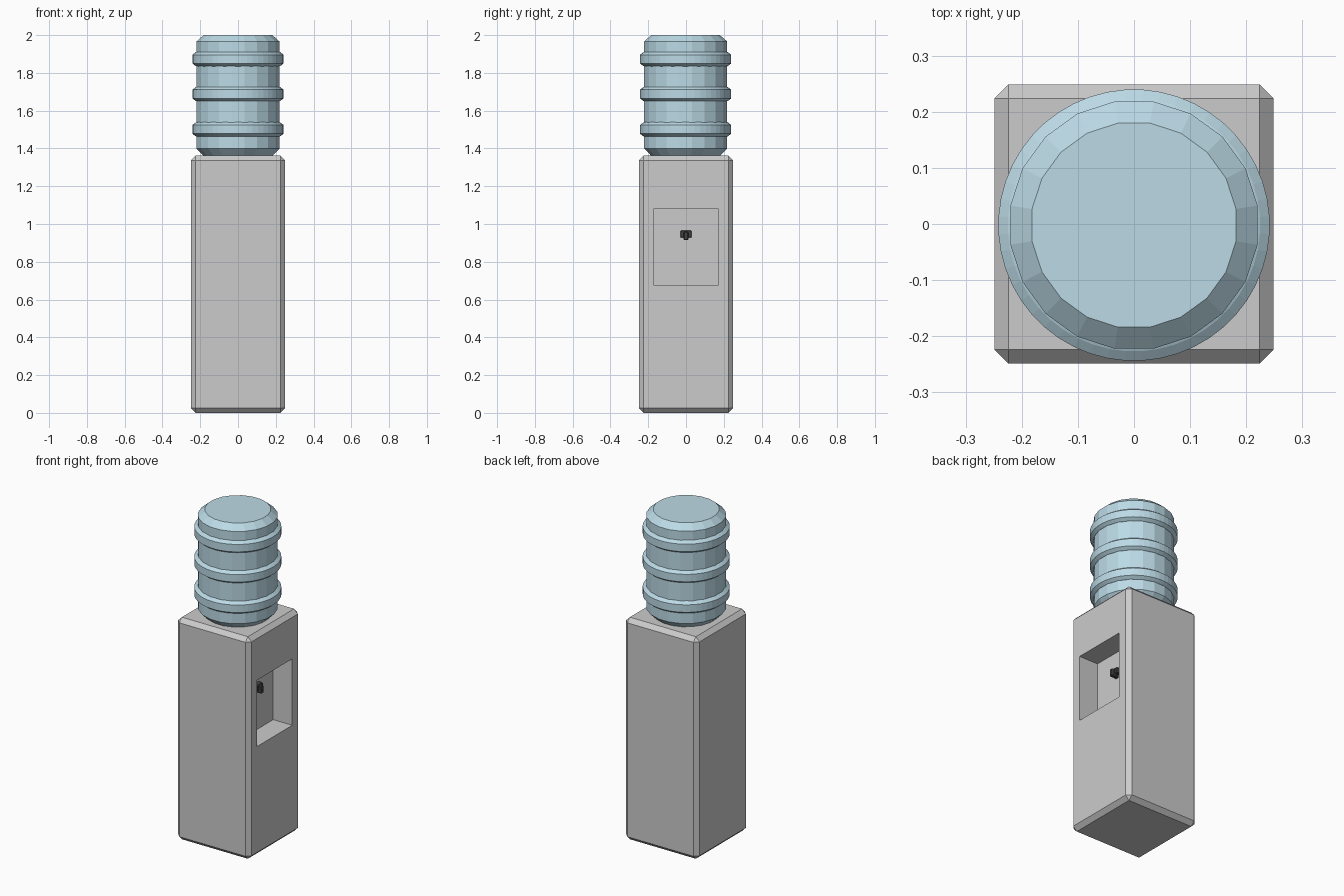
import bpy, bmesh, math
from mathutils import Matrix, Vector

if "Cube" in bpy.data.objects:
    bpy.data.objects.remove(bpy.data.objects["Cube"])


def material(name, color):
    m = bpy.data.materials.new(name)
    m.diffuse_color = color
    m.use_nodes = True
    m.node_tree.nodes["Principled BSDF"].inputs["Base Color"].default_value = m.diffuse_color
    return m


def add_object(name, bm, mat=None):
    bmesh.ops.recalc_face_normals(bm, faces=bm.faces)
    mesh = bpy.data.meshes.new(name)
    bm.to_mesh(mesh)
    bm.free()
    obj = bpy.data.objects.new(name, mesh)
    bpy.context.collection.objects.link(obj)
    if mat:
        mesh.materials.append(mat)
    return obj


def box(name, lo, hi, mat=None, bevel=0.0):
    lo, hi = Vector(lo), Vector(hi)
    bm = bmesh.new()
    bmesh.ops.create_cube(bm, size=1, matrix=Matrix.Translation((lo + hi) / 2)
                          @ Matrix.Diagonal((*(hi - lo), 1)))
    if bevel:
        bmesh.ops.bevel(bm, geom=bm.edges[:], offset=bevel, segments=1,
                        affect='EDGES', profile=0.5)
    return add_object(name, bm, mat)


def lathe(name, profile, sides, mat, closed=False):
    """Spin (radius, z) points; open profiles are capped at both ends."""
    bm = bmesh.new()
    loops = []
    for r, z in profile:
        angles = [2 * math.pi * (i + 0.5) / sides for i in range(sides)]
        loops.append([bm.verts.new((r * math.cos(a), r * math.sin(a) - 0.002, z))
                      for a in angles])
    pairs = list(zip(loops, loops[1:]))
    if closed:
        pairs.append((loops[-1], loops[0]))
    else:
        bm.faces.new(loops[0])
        bm.faces.new(loops[-1])
    for a, b in pairs:
        for i in range(sides):
            j = (i + 1) % sides
            bm.faces.new((a[i], a[j], b[j], b[i]))
    return add_object(name, bm, mat)


blue = material("bottle_blue", (0.50, 0.70, 0.79, 1))
dark = material("tap_dark", (0.06, 0.06, 0.06, 1))

# Cabinet with chamfered edges and a dispensing recess on the +x side
cabinet = box("cabinet", (-0.249, -0.249, 0), (0.249, 0.249, 1.362), bevel=0.025)
cutter = box("recess_cutter", (0.12, -0.17, 0.675), (0.35, 0.17, 1.082))
cutter.hide_render = True
cutter.hide_viewport = True
cutter.display_type = 'WIRE'
cut = cabinet.modifiers.new("recess", 'BOOLEAN')
cut.operation = 'DIFFERENCE'
cut.solver = 'EXACT'
cut.object = cutter

# Tap: wide mount on the recess wall and a narrow spout
box("tap_mount", (0.118, -0.03, 0.928), (0.15, 0.03, 0.966), dark, bevel=0.004)
box("tap_spout", (0.118, -0.012, 0.914), (0.167, 0.012, 0.96), dark, bevel=0.004)

# Bottle with chamfered shoulders
lathe("bottle", [(0.183, 1.36), (0.223, 1.40), (0.223, 1.966), (0.184, 2.0)], 20, blue)

# Ribs around the bottle
for n, z in enumerate((1.501, 1.688, 1.873)):
    lathe(f"bottle_rib_{n + 1}",
          [(0.205, z - 0.045), (0.225, z - 0.036), (0.242, z - 0.023),
           (0.242, z + 0.023), (0.225, z + 0.036), (0.205, z + 0.045)],
          48, blue, closed=True)
